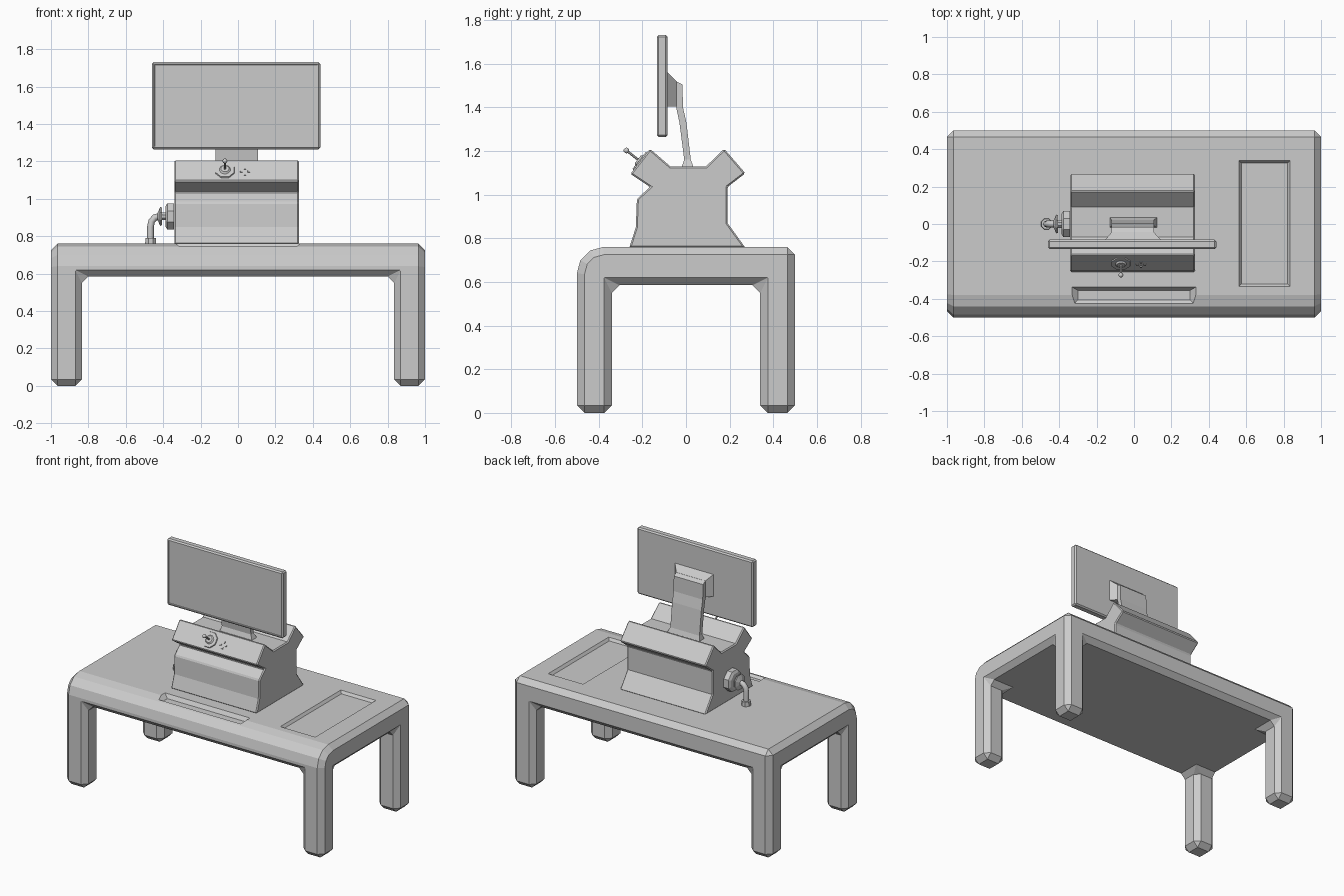
import bpy, bmesh, math
from mathutils import Vector, Matrix

cube = bpy.data.objects.get("Cube")
if cube:
    bpy.data.objects.remove(cube)

grey = bpy.data.materials.new("plain grey")
grey.use_nodes = True
GREY = (0.6, 0.6, 0.6, 1)
grey.diffuse_color = GREY
grey.node_tree.nodes["Principled BSDF"].inputs["Base Color"].default_value = GREY


def add(name, bm, helper=False):
    bmesh.ops.recalc_face_normals(bm, faces=bm.faces)
    mesh = bpy.data.meshes.new(name)
    bm.to_mesh(mesh)
    bm.free()
    mesh.materials.append(grey)
    obj = bpy.data.objects.new(name, mesh)
    bpy.context.collection.objects.link(obj)
    if helper:
        obj.hide_render = True
        obj.hide_set(True)
    return obj


def prism(name, points, shift, helper=False):
    """Extrude a closed outline of 3D points along shift."""
    bm = bmesh.new()
    face = bm.faces.new([bm.verts.new(p) for p in points])
    new = bmesh.ops.extrude_face_region(bm, geom=[face])["geom"]
    bmesh.ops.translate(bm, vec=shift, verts=[v for v in new if isinstance(v, bmesh.types.BMVert)])
    return add(name, bm, helper)


def side_prism(name, profile, x0, x1):
    return prism(name, [(x0, y, z) for y, z in profile], (x1 - x0, 0, 0))


def loft(name, low, high, helper=False):
    """Solid between two four-cornered loops."""
    bm = bmesh.new()
    a = [bm.verts.new(p) for p in low]
    b = [bm.verts.new(p) for p in high]
    bm.faces.new(a)
    bm.faces.new(b)
    for i in range(4):
        j = (i + 1) % 4
        bm.faces.new((a[i], a[j], b[j], b[i]))
    return add(name, bm, helper)


def rect_z(x0, x1, y0, y1, z):
    return [(x0, y0, z), (x1, y0, z), (x1, y1, z), (x0, y1, z)]


def rect_y(x0, x1, z0, z1, y):
    return [(x0, y, z0), (x1, y, z0), (x1, y, z1), (x0, y, z1)]


def bevel(obj, width, angle=40):
    m = obj.modifiers.new("bevel", "BEVEL")
    m.width, m.segments = width, 1
    m.limit_method, m.angle_limit = "ANGLE", math.radians(angle)


def cut(obj, cutter):
    m = obj.modifiers.new("cut", "BOOLEAN")
    m.operation, m.solver, m.object = "DIFFERENCE", "EXACT", cutter


def disc(name, centre, axis, r1, r2, depth, sides):
    bm = bmesh.new()
    turn = Vector(axis).to_track_quat("Z", "Y").to_matrix().to_4x4()
    spin = Matrix.Rotation(math.pi / sides, 4, "Z")
    bmesh.ops.create_cone(bm, cap_ends=True, segments=sides, radius1=r1, radius2=r2,
                          depth=depth, matrix=Matrix.Translation(centre) @ turn @ spin)
    return add(name, bm)


# Table: block with a rounded front edge, hollowed out to leave four legs
R = 0.12
arc = [(-0.5 + R - R * math.cos(math.radians(a)), 0.76 - R + R * math.sin(math.radians(a)))
       for a in (0, 30, 60, 90)]
table = side_prism("table", [(-0.5, 0)] + arc + [(0.5, 0.76), (0.5, 0)], -1, 1)
X, Y, FAR = 0.835, 0.34, 1.2
quarter = [(FAR, Y), (X, Y), (X, FAR)]
plus = quarter + [(-x, y) for x, y in reversed(quarter)]
plus += [(-x, -y) for x, y in plus]
cut(table, prism("leg_space_cutter", [(x, y, -0.1) for x, y in plus], (0, 0, 0.685), True))
bevel(table, 0.035)

# Shallow recesses in the tabletop
cut(table, loft("tray_cutter", rect_z(0.575, 0.82, -0.32, 0.325, 0.742),
                rect_z(0.56, 0.835, -0.335, 0.34, 0.762), True))
cut(table, loft("front_slot_cutter", rect_z(-0.3, 0.3, -0.405, -0.355, 0.734),
                rect_z(-0.335, 0.335, -0.445, -0.335, 0.764), True))

# Console body
console = side_prism("console_body", [
    (-0.26, 0.757), (-0.23, 0.85), (-0.225, 0.98), (-0.165, 1.035), (-0.255, 1.095),
    (-0.165, 1.21), (-0.07, 1.128), (0.09, 1.128), (0.175, 1.21), (0.272, 1.098),
    (0.19, 1.035), (0.19, 0.87), (0.272, 0.757)], -0.34, 0.325)
bevel(console, 0.007, 45)

# Monitor with an inset screen
bm = bmesh.new()
bmesh.ops.create_cube(bm, size=1, matrix=Matrix.Translation((-0.01, -0.109, 1.498))
                      @ Matrix.Diagonal((0.9, 0.05, 0.466, 1)))
bmesh.ops.bevel(bm, geom=bm.edges[:], offset=0.009, segments=1, affect="EDGES")
front = min(bm.faces, key=lambda f: f.calc_center_median().y)
bmesh.ops.inset_region(bm, faces=[front], thickness=0.007)
bmesh.ops.inset_region(bm, faces=[front], thickness=0.002, depth=-0.006)
add("monitor", bm)

# Monitor stand
side_prism("stand_neck", [
    (0.022, 1.16), (0.002, 1.33), (-0.014, 1.4), (-0.016, 1.505), (-0.046, 1.52),
    (-0.045, 1.4), (-0.03, 1.33), (-0.008, 1.16)], -0.12, 0.106)
loft("stand_foot", rect_z(-0.13, 0.125, -0.022, 0.036, 1.122), rect_z(-0.12, 0.106, -0.008, 0.022, 1.16))
loft("stand_mount", rect_y(-0.155, 0.145, 1.405, 1.56, -0.085), rect_y(-0.12, 0.106, 1.405, 1.52, -0.044))

# Joystick and button pad on the slanted front panel
normal = Vector((0, -0.787, 0.616))
up = Vector((0, 0.616, 0.787))
hub = Vector((-0.07, -0.21, 1.153))
disc("joystick_plate", hub, normal, 0.058, 0.053, 0.012, 8)
disc("joystick_collar", hub + normal * 0.008, normal, 0.034, 0.022, 0.012, 12)
disc("joystick_shaft", hub + normal * 0.04, normal, 0.006, 0.006, 0.07, 8)
bm = bmesh.new()
bmesh.ops.create_uvsphere(bm, u_segments=12, v_segments=8, radius=0.013,
                          matrix=Matrix.Translation(hub + normal * 0.08))
ball = add("joystick_ball", bm)
ball.data.shade_smooth()
pad = Vector((0.038, -0.216, 1.145))
for label, step in (("left", (0.02, 0)), ("right", (-0.02, 0)), ("top", (0, 0.02)), ("bottom", (0, -0.02))):
    disc("button_" + label, pad + Vector((step[0], 0, 0)) + up * step[1], normal, 0.009, 0.008, 0.012, 4)

# Valve on the side, facing -x
for name, x, r1, r2, depth in (("valve_flange", -0.36, 0.076, 0.076, 0.036),
                               ("valve_flange_rim", -0.383, 0.076, 0.058, 0.01),
                               ("valve_neck", -0.395, 0.022, 0.022, 0.04),
                               ("valve_wheel", -0.412, 0.05, 0.056, 0.012),
                               ("valve_wheel_cap", -0.424, 0.05, 0.02, 0.012)):
    disc(name, (x, 0, 0.906), (-1, 0, 0), r1, r2, depth, 8)

# Pipe bending down to the tabletop
curve = bpy.data.curves.new("pipe", "CURVE")
curve.dimensions = "3D"
curve.bevel_depth, curve.bevel_resolution, curve.use_fill_caps = 0.018, 2, True
path = [(-0.42, 0.906), (-0.445, 0.9), (-0.462, 0.88), (-0.468, 0.85), (-0.468, 0.76)]
spline = curve.splines.new("POLY")
spline.points.add(len(path) - 1)
for point, (x, z) in zip(spline.points, path):
    point.co = (x, 0, z, 1)
curve.materials.append(grey)
bpy.context.collection.objects.link(bpy.data.objects.new("pipe", curve))
disc("pipe_foot", (-0.467, 0, 0.774), (0, 0, 1), 0.032, 0.03, 0.034, 8)
